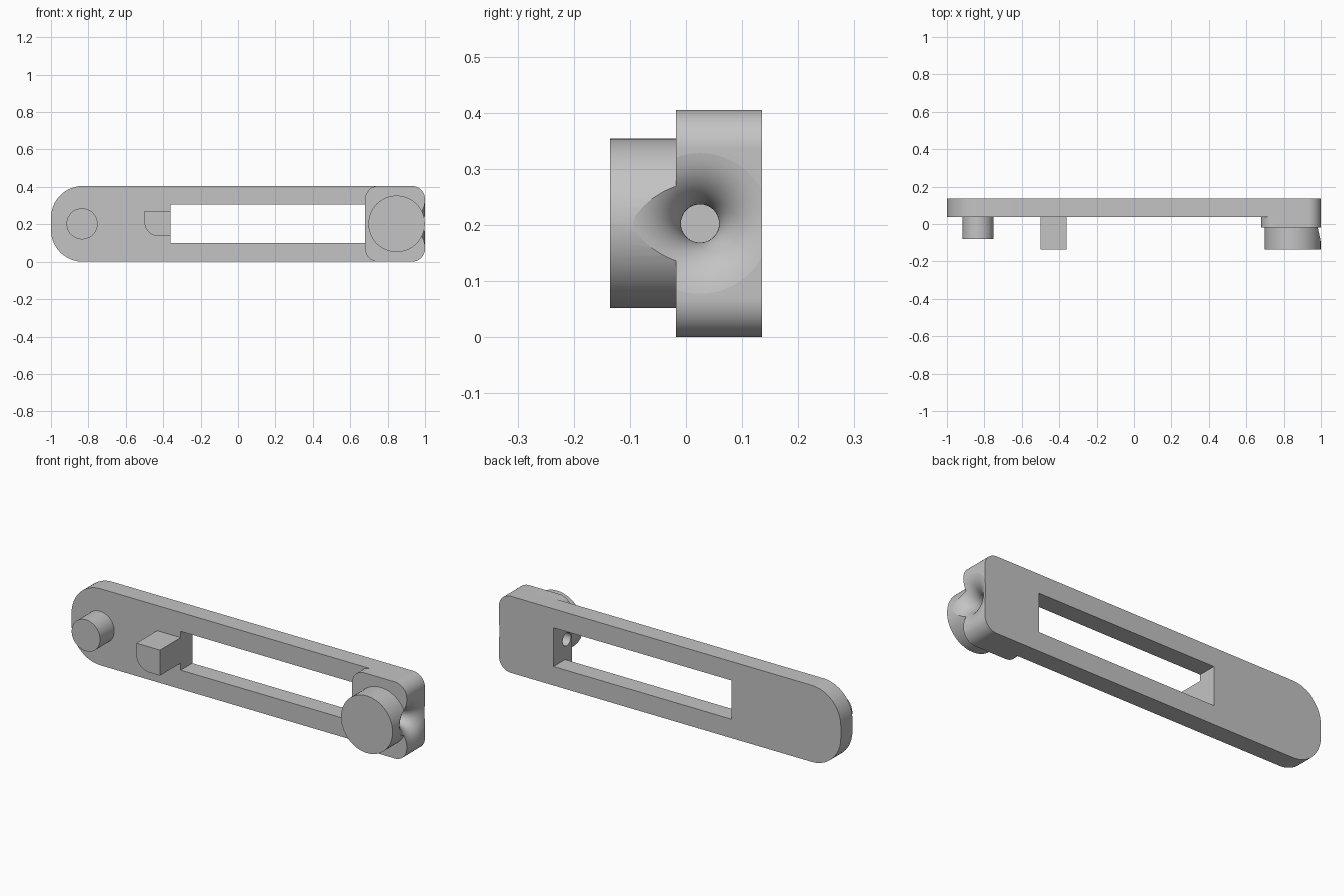
import bpy, bmesh, math
from mathutils import Vector

cube = bpy.data.objects.get("Cube")
if cube:
    bpy.data.objects.remove(cube, do_unlink=True)

GREY = (0.55, 0.55, 0.55, 1.0)
mat = bpy.data.materials.new("plain grey")
mat.use_nodes = True
mat.diffuse_color = GREY
mat.node_tree.nodes["Principled BSDF"].inputs["Base Color"].default_value = GREY

HEIGHT = 0.405
MID = HEIGHT / 2
BACK, PLATE_FRONT, BOSS_FRONT, DISC_FRONT = 0.135, 0.038, -0.018, -0.135
SLOT_LEFT, SLOT_RIGHT = -0.362, 0.68


def finish(name, bm):
    bmesh.ops.recalc_face_normals(bm, faces=bm.faces)
    mesh = bpy.data.meshes.new(name)
    bm.to_mesh(mesh)
    bm.free()
    mesh.materials.append(mat)
    obj = bpy.data.objects.new(name, mesh)
    bpy.context.collection.objects.link(obj)
    return obj


def rounded_slab(name, x0, x1, z0, z1, y0, y1, radii, steps=16):
    """Extrude a rectangle along y; radii: right-top, left-top, left-bottom, right-bottom."""
    corners = [(x1, z1, -1, -1), (x0, z1, 1, -1), (x0, z0, 1, 1), (x1, z0, -1, 1)]
    outline = []
    for i, ((x, z, sx, sz), r) in enumerate(zip(corners, radii)):
        if r == 0:
            outline.append((x, z))
            continue
        for k in range(steps + 1):
            a = math.pi / 2 * (i + k / steps)
            outline.append((x + sx * r + r * math.cos(a), z + sz * r + r * math.sin(a)))
    bm = bmesh.new()
    face = bm.faces.new([bm.verts.new((x, y0, z)) for x, z in outline])
    ext = bmesh.ops.extrude_face_region(bm, geom=[face])
    verts = [v for v in ext["geom"] if isinstance(v, bmesh.types.BMVert)]
    bmesh.ops.translate(bm, verts=verts, vec=Vector((0, y1 - y0, 0)))
    return finish(name, bm)


def disc(name, x, radius, y0, y1):
    return rounded_slab(name, x - radius, x + radius, MID - radius, MID + radius,
                        y0, y1, [radius * 0.9999] * 4)


def flared_hole(name, y, bore, flare, segments=72):
    """Round bore along x that opens like a trumpet at the right end."""
    profile = [(SLOT_RIGHT - 0.1, bore)]
    for k in range(17):
        t = math.radians(80) * k / 16
        profile.append((1 - flare + flare * math.sin(t), bore + flare - flare * math.cos(t)))
    x, r = profile[-1]
    profile.append((x + 0.004, r + 0.004 * math.tan(math.radians(80))))
    bm = bmesh.new()
    rings = []
    for x, r in profile:
        angles = [math.tau * s / segments for s in range(segments)]
        rings.append([bm.verts.new((x, y + r * math.cos(a), MID + r * math.sin(a)))
                      for a in angles])
    for a, b in zip(rings, rings[1:]):
        for s in range(segments):
            n = (s + 1) % segments
            bm.faces.new((a[s], a[n], b[n], b[s]))
    bm.faces.new(rings[0])
    bm.faces.new(rings[-1])
    return finish(name, bm)


def cut(obj, cutter):
    mod = obj.modifiers.new("cut", 'BOOLEAN')
    mod.operation, mod.solver, mod.object = 'DIFFERENCE', 'EXACT', cutter
    bpy.context.view_layer.objects.active = obj
    bpy.ops.object.modifier_apply(modifier=mod.name)


# Main plate, wide rounding on one end and tight rounding on the other
plate = rounded_slab("plate", -1, 1, 0, HEIGHT, PLATE_FRONT, BACK, (0.07, 0.17, 0.17, 0.07))

# Raised boss and round knob at the tight end
boss = rounded_slab("end_boss", SLOT_RIGHT, 1, 0, HEIGHT, BOSS_FRONT, PLATE_FRONT, [0.07] * 4)
knob = disc("round_knob", 0.848, 0.151, DISC_FRONT, BOSS_FRONT)

# Peg and catch block
peg = disc("peg", -0.834, 0.083, -0.08, PLATE_FRONT)
catch = rounded_slab("catch_block", -0.5, SLOT_LEFT, 0.137, 0.272, DISC_FRONT, PLATE_FRONT,
                     (0, 0, 0.075, 0))

# Long slot and the flared cable hole
slot = rounded_slab("slot_cutter", SLOT_LEFT, SLOT_RIGHT, 0.1, 0.305, 0, 0.2, [0] * 4)
hole = flared_hole("hole_cutter", 0.025, 0.034, 0.1)
cut(plate, slot)
for part in (plate, boss, knob):
    cut(part, hole)
for cutter in (slot, hole):
    bpy.data.objects.remove(cutter, do_unlink=True)

# Smooth the round surfaces, keep the rims crisp
for part in (plate, boss, knob, peg, catch):
    bpy.ops.object.select_all(action='DESELECT')
    part.select_set(True)
    bpy.context.view_layer.objects.active = part
    bpy.ops.object.shade_smooth_by_angle(angle=math.radians(9))
